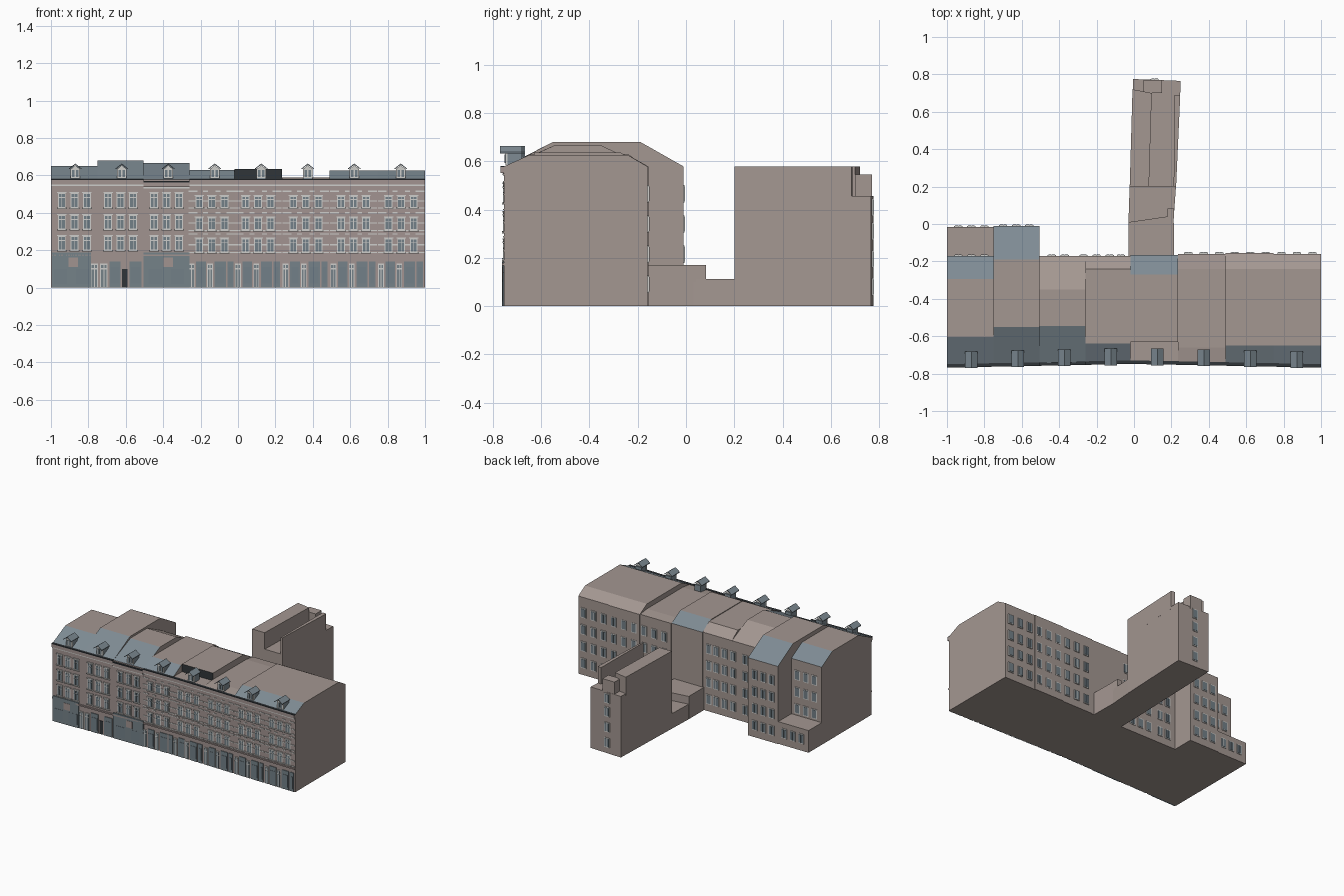
import bpy, bmesh

if "Cube" in bpy.data.objects:
    bpy.data.objects.remove(bpy.data.objects["Cube"])


def material(name, r, g, b):
    m = bpy.data.materials.new(name)
    m.use_nodes = True
    m.diffuse_color = (r, g, b, 1)
    m.node_tree.nodes["Principled BSDF"].inputs["Base Color"].default_value = (r, g, b, 1)
    return m


WALL = material("taupe render", .37, .31, .285)
FACADE = material("rose stone", .36, .295, .28)
SLATE = material("blue slate", .21, .26, .295)
GLASS = material("window glass", .17, .215, .245)
SHOP = material("shopfront paint", .18, .225, .25)
TRIM = material("pale trim", .62, .62, .60)
DARK = material("dark recess", .03, .035, .04)

meshes = {}   # part name -> (bmesh, materials)


def part(name, *mats):
    if name not in meshes:
        meshes[name] = (bmesh.new(), mats)
    return meshes[name][0]


def front_y(x):
    """The street front is slightly bowed."""
    return -.733 - .02 * abs(x)


def hull(bm, ring_a, ring_b, mats=None):
    """Bridge two matching rings into a closed solid."""
    a = [bm.verts.new(p) for p in ring_a]
    b = [bm.verts.new(p) for p in ring_b]
    n = len(a)
    bm.faces.new(a)
    bm.faces.new(b[::-1])
    for i in range(n):
        f = bm.faces.new((a[i], b[i], b[(i + 1) % n], a[(i + 1) % n]))
        if mats:
            f.material_index = mats[i]


def prism(name, mat, footprint, z0, z1):
    hull(part(name, mat), [(x, y, z0) for x, y in footprint],
         [(x, y, z1) for x, y in footprint])


def box(name, mat, x0, x1, y0, y1, z0, z1):
    prism(name, mat, [(x0, y0), (x1, y0), (x1, y1), (x0, y1)], z0, z1)


def front_plate(name, mat, x, w, z0, z1, out):
    """Plate that follows the bowed street front."""
    a, b = x - w / 2, x + w / 2
    fa, fb = front_y(a), front_y(b)
    prism(name, mat, [(a, fa - out), (b, fb - out), (b, fb + .004), (a, fa + .004)], z0, z1)


# Terraced houses: front ridge y, back ridge y, ridge z, back eave y
edges = [-1, -.75, -.505, -.26, -.02, .235, .49, .745, 1]
roofs = [(-.605, -.295, .65, -.17), (-.55, -.19, .68, -.01), (-.545, -.35, .665, -.17),
         (-.64, -.24, .63, -.17), (-.63, -.27, .635, -.165), (-.66, -.24, .588, -.16),
         (-.65, -.24, .625, -.155), (-.65, -.24, .625, -.16)]
EAVE = .578
for i, (rf, rb, rz, back) in enumerate(roofs):
    rings = []
    for x in edges[i:i + 2]:
        f = front_y(x)
        ring = [(x, f, 0), (x, f, EAVE), (x, rf, rz), (x, rb, rz), (x, back, EAVE), (x, back, 0)]
        if i == 4:                      # sunken roof terrace
            ring.insert(2, (x, rf, EAVE))
        rings.append(ring)
    # faces: street wall, front slope, top, back slope, back wall, floor
    slots = [1, 2, 0, 2 if i in (0, 1, 4) else 0, 0, 0]
    if i == 4:
        slots[1:2] = [0, 3]
    if i == 5:
        slots[1] = 0
    hull(part("house_%d" % (i + 1), WALL, FACADE, SLATE, DARK), *rings, slots)
box("rear_annex", WALL, -1, -.75, -.18, -.015, 0, .165)

# Cornice and eave gutter
for i in range(8):
    c, w = (edges[i] + edges[i + 1]) / 2, edges[i + 1] - edges[i]
    drop = .012 if i == 2 else 0
    front_plate("cornice", FACADE, c, w, .552 - drop, .575 - drop, .014)
    front_plate("cornice_trim", TRIM, c, w, .543 - drop, .55 - drop, .007)
    front_plate("gutter", DARK, c, w, .575 - drop, .581 - drop, .015)


def front_window(x, z0, z1, w=.042):
    front_plate("front_window_frames", TRIM, x, w, z0, z1, .004)
    front_plate("front_window_sills", TRIM, x, w + .012, z0 - .007, z0, .009)
    front_plate("front_window_lintels", TRIM, x, w + .008, z1, z1 + .006, .008)
    h = z1 - z0
    for s in (-1, 1):
        px, pw = x + s * w * .21, w * .33
        front_plate("front_window_panes", GLASS, px, pw, z0 + .004, z0 + h * .66, .006)
        front_plate("front_window_panes", GLASS, px, pw, z0 + h * .72, z1 - .005, .006)


def door(x, w=.04, h=.128):
    front_plate("door_frames", TRIM, x, w, 0, h, .005)
    for s in (-1, 1):
        front_plate("door_panels", SHOP, x + s * w * .22, w * .3, .004, h - .03, .007)
        front_plate("door_panels", SHOP, x + s * w * .22, w * .3, h - .024, h - .006, .007)


def shop(x, w, h=.14):
    front_plate("shopfronts", SHOP, x, w, 0, h, .005)
    front_plate("shop_panes", GLASS, x, w - .014, .022, h - .03, .007)


# Street front of every house
for i in range(8):
    c, w = (edges[i] + edges[i + 1]) / 2, edges[i + 1] - edges[i]
    floors = [(.2, .275), (.312, .388), (.428, .505)] if i < 3 else \
        [(.19, .262), (.308, .375), (.428, .49)]
    for z0, z1 in floors:
        for s in (-1, 0, 1):
            front_window(c + s * .067, z0, z1)
        if i >= 3:                      # pale string courses
            for z in (z0 - .006, (z0 + z1) / 2, z1 + .022):
                for s in (-1.5, -.5, .5, 1.5):
                    bw = .026 if abs(s) < 1 else .048
                    front_plate("string_courses", TRIM, c + s * (.067 if abs(s) < 1 else .0675),
                                bw, z, z + .006, .004)
    front_plate("floor_band", FACADE, c, w, .168, .178, .008)
    if i in (0, 2):                     # painted ground floors
        x = c - .015 if i == 0 else c
        front_plate("painted_ground_floor", SHOP, x, .21 if i == 0 else w, 0, .188, .008)
        front_plate("painted_sign_panel", FACADE, x + .01, .05, .11, .16, .0095)
        for s in (-1, 1):
            front_plate("painted_shop_panes", GLASS, x + s * .06, .07, .02, .1, .0095)
    elif i == 1:
        door(c - .14)
        door(c - .09)
        shop(c - .03, .06)
        front_plate("dark_doorway", DARK, c + .023, .03, 0, .1, .003)
        shop(c + .08, .065)
    else:
        door(c - .108, .032)
        shop(c - .058, .052)
        door(c - .01, .03)
        shop(c + .045, .06)
        shop(c + .1, .034)

# Dormers with gabled caps
for i in range(8):
    x = -.87 + i * .2486
    f = front_y(x)
    box("dormer_bodies", SLATE if i != 2 else TRIM, x - .025, x + .025, f + .01, f + .07, .57, .632)
    box("dormer_frames", TRIM, x - .026, x + .026, f + .004, f + .012, .585, .636)
    for s in (-1, 1):
        box("dormer_panes", GLASS, x + s * .01 - .007, x + s * .01 + .007, f, f + .006, .592, .628)
    gable = [(x - .034, .632), (x, .657), (x + .034, .632), (x + .034, .637), (x, .663), (x - .034, .637)]
    hull(part("dormer_roofs", SLATE), [(px, f - .02, z) for px, z in gable],
         [(px, f + .07, z) for px, z in gable])
    tri = [(x - .026, .632), (x + .026, .632), (x, .655)]
    hull(part("dormer_gables", TRIM), [(px, f + .004, z) for px, z in tri],
         [(px, f + .06, z) for px, z in tri])

# Rear wing: low link, raised side walls, end block and chimney
prism("link_high", WALL, [(-.03, -.18), (.215, -.18), (.212, .045), (-.03, .01)], 0, .17)
prism("link_low", WALL, [(-.03, 0), (.21, 0), (.225, .21), (-.023, .21)], 0, .112)
box("link_parapet", WALL, .18, .213, .03, .083, .1, .17)
prism("wing_core", WALL, [(-.023, .2), (.225, .2), (.25, .765), (-.005, .775)], 0, .455)
prism("wing_west_wall", WALL, [(-.023, .2), (.08, .2), (.095, .7), (-.008, .72)], .44, .578)
prism("wing_east_wall", WALL, [(.212, .2), (.225, .2), (.247, .685), (.217, .69)], .44, .578)
box("wing_chimney", WALL, .05, .15, .7, .77, .44, .545)


def back_window(x, y, z):
    box("back_window_frames", TRIM, x - .022, x + .022, y - .01, y + .004, z - .036, z + .036)
    for s in (-1, 1):
        box("back_window_panes", GLASS, x + s * .009 - .008, x + s * .009 + .008,
            y, y + .006, z - .03, z + .03)


# Rear windows
levels = (.09, .215, .34, .465)
for z in levels:
    for k in range(9):
        back_window(.29 + k * .083, -.157, z)
    for x in (-.44, -.37, -.27, -.2, -.13, -.07):
        back_window(x, -.17, z)
    for x in (-.7, -.63, -.56):
        back_window(x, -.01, z)
    if z > .2:
        for x in (-.94, -.87, -.8):
            back_window(x, -.17, z)
for x in (-.94, -.87, -.8):
    back_window(x, -.015, .09)
for z in (.08, .195, .31, .41):
    back_window(.11, .771, z)

# Turn every part into an object
for name, (bm, mats) in meshes.items():
    bmesh.ops.recalc_face_normals(bm, faces=bm.faces)
    mesh = bpy.data.meshes.new(name)
    bm.to_mesh(mesh)
    bm.free()
    for m in mats:
        mesh.materials.append(m)
    bpy.context.scene.collection.objects.link(bpy.data.objects.new(name, mesh))
